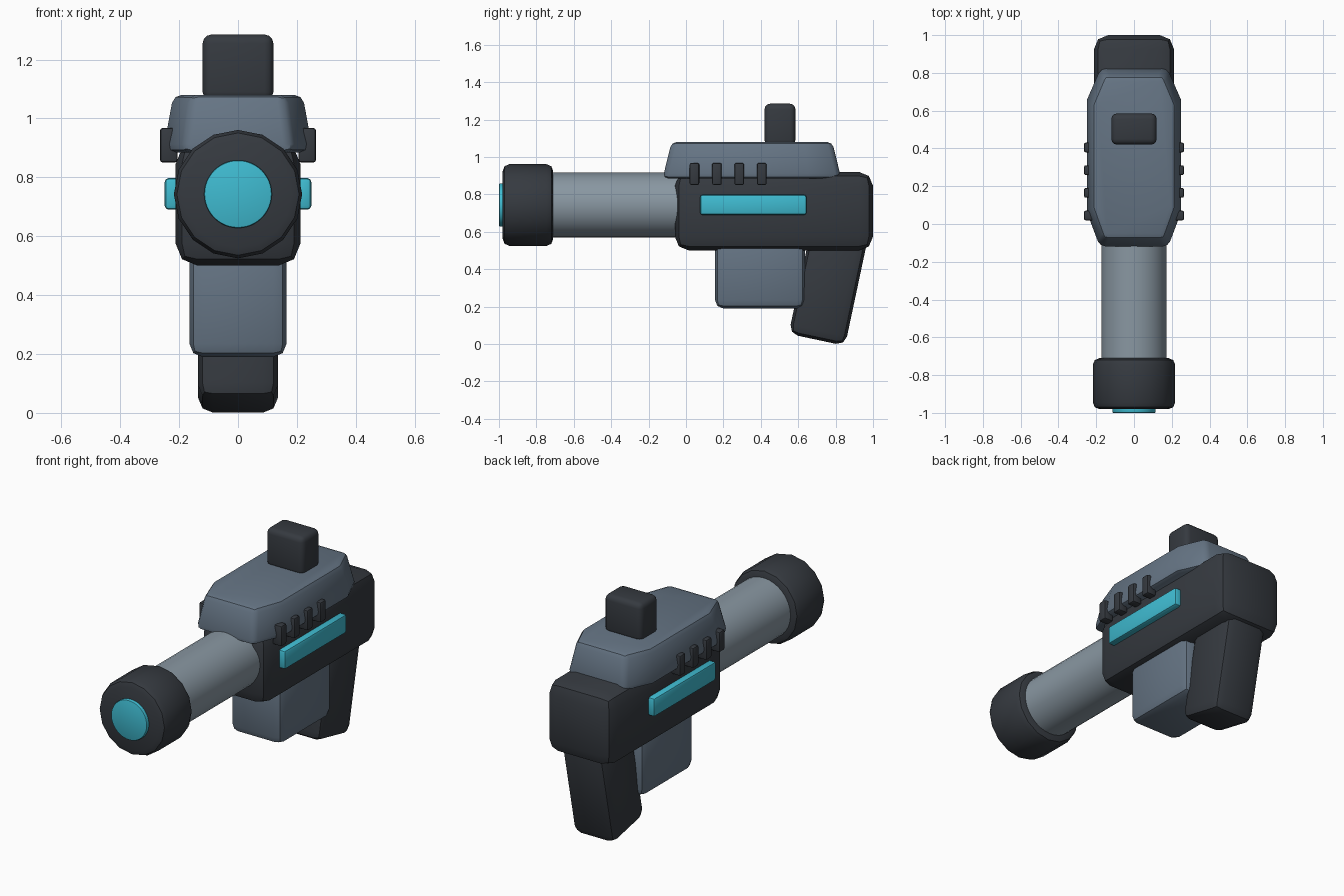
import bpy
import bmesh
from math import radians, cos, sin, pi
from mathutils import Matrix

cube = bpy.data.objects.get("Cube")
if cube:
    bpy.data.objects.remove(cube, do_unlink=True)


def material(name, rgb, roughness=0.6):
    mat = bpy.data.materials.new(name)
    mat.use_nodes = True
    mat.diffuse_color = (*rgb, 1)
    bsdf = mat.node_tree.nodes["Principled BSDF"]
    bsdf.inputs["Base Color"].default_value = (*rgb, 1)
    bsdf.inputs["Roughness"].default_value = roughness
    return mat


DARK = material("dark charcoal", (0.036, 0.042, 0.051))
SLATE = material("slate blue", (0.13, 0.175, 0.23))
STEEL = material("light steel", (0.25, 0.31, 0.36))
CYAN = material("glowing cyan", (0.05, 0.50, 0.64))


def finish(name, bm, mat, bevel, segments=2):
    """Turn a bmesh into an object with rounded edges and smooth shading."""
    bmesh.ops.recalc_face_normals(bm, faces=bm.faces)
    mesh = bpy.data.meshes.new(name)
    bm.to_mesh(mesh)
    bm.free()
    mesh.materials.append(mat)
    obj = bpy.data.objects.new(name, mesh)
    bpy.context.collection.objects.link(obj)
    bpy.ops.object.select_all(action="DESELECT")
    bpy.context.view_layer.objects.active = obj
    obj.select_set(True)
    if bevel:
        mod = obj.modifiers.new("rounded edges", "BEVEL")
        mod.width = bevel
        mod.segments = segments
        mod.limit_method = "ANGLE"
        mod.angle_limit = radians(30)
        bpy.ops.object.modifier_apply(modifier=mod.name)
    bpy.ops.object.shade_smooth_by_angle(angle=radians(35))
    return obj


def box(name, x, y, z, mat, bevel, segments=2, tilt=0):
    """Box given by its (low, high) range on each axis, tilted about x."""
    spans = (x, y, z)
    centre = [(a + b) / 2 for a, b in spans]
    size = [b - a for a, b in spans]
    bm = bmesh.new()
    bmesh.ops.create_cube(bm, size=1, matrix=Matrix.Translation(centre)
                          @ Matrix.Rotation(tilt, 4, "X") @ Matrix.Diagonal((*size, 1)))
    return finish(name, bm, mat, bevel, segments)


def tube(name, radius, y, sides, mat, bevel):
    """Cylinder lying along y on the barrel axis."""
    bm = bmesh.new()
    bmesh.ops.create_cone(bm, cap_ends=True, segments=sides, radius1=radius,
                          radius2=radius, depth=y[1] - y[0],
                          matrix=Matrix.Translation((0, sum(y) / 2, 0.743))
                          @ Matrix.Rotation(pi / 2, 4, "X"))
    return finish(name, bm, mat, bevel)


# Barrel, muzzle and lens
tube("barrel", 0.173, (-0.8, 0.1), 32, STEEL, 0)
tube("muzzle", 0.218, (-0.98, -0.71), 16, DARK, 0.035)
tube("lens", 0.115, (-1.0, -0.95), 48, CYAN, 0.006)

# Body, magazine and raked grip
box("body", (-0.212, 0.212), (-0.06, 1.0), (0.5, 0.92), DARK, 0.075)
box("magazine", (-0.165, 0.165), (0.155, 0.635), (0.19, 0.6), SLATE, 0.045)
box("grip", (-0.135, 0.135), (0.608, 0.916), (0.016, 0.616), DARK, 0.05, 2, radians(-12))

# Top cover: octagonal plan that narrows towards the top
bm = bmesh.new()
half = [(0.185, -0.125), (0.255, 0.06), (0.255, 0.66), (0.18, 0.83)]
plan = half + [(-x, y) for x, y in reversed(half)]
rings = []
for z, sx, sy in ((0.885, 1, 1), (1.08, 0.86, 0.9)):
    rings.append([bm.verts.new((x * sx, 0.352 + (y - 0.352) * sy, z)) for x, y in plan])
low, high = rings
bm.faces.new(low)
bm.faces.new(high)
for i in range(len(plan)):
    j = (i + 1) % len(plan)
    bm.faces.new((low[i], low[j], high[j], high[i]))
finish("top_cover", bm, SLATE, 0.028)

# Rear sight block
box("sight", (-0.12, 0.12), (0.42, 0.585), (1.06, 1.285), DARK, 0.03, 3)

# Side lights and cooling ribs on both sides
for side, s in (("left", 1), ("right", -1)):
    def span(a, b):
        return tuple(sorted((s * a, s * b)))
    box(f"{side}_light_strip", span(0.19, 0.249), (0.075, 0.645), (0.69, 0.798), CYAN, 0.014)
    for i in range(4):
        y = 0.045 + 0.12 * i
        box(f"{side}_rib_{i + 1}", span(0.205, 0.265), (y - 0.026, y + 0.026),
            (0.85, 0.968), DARK, 0.01)
